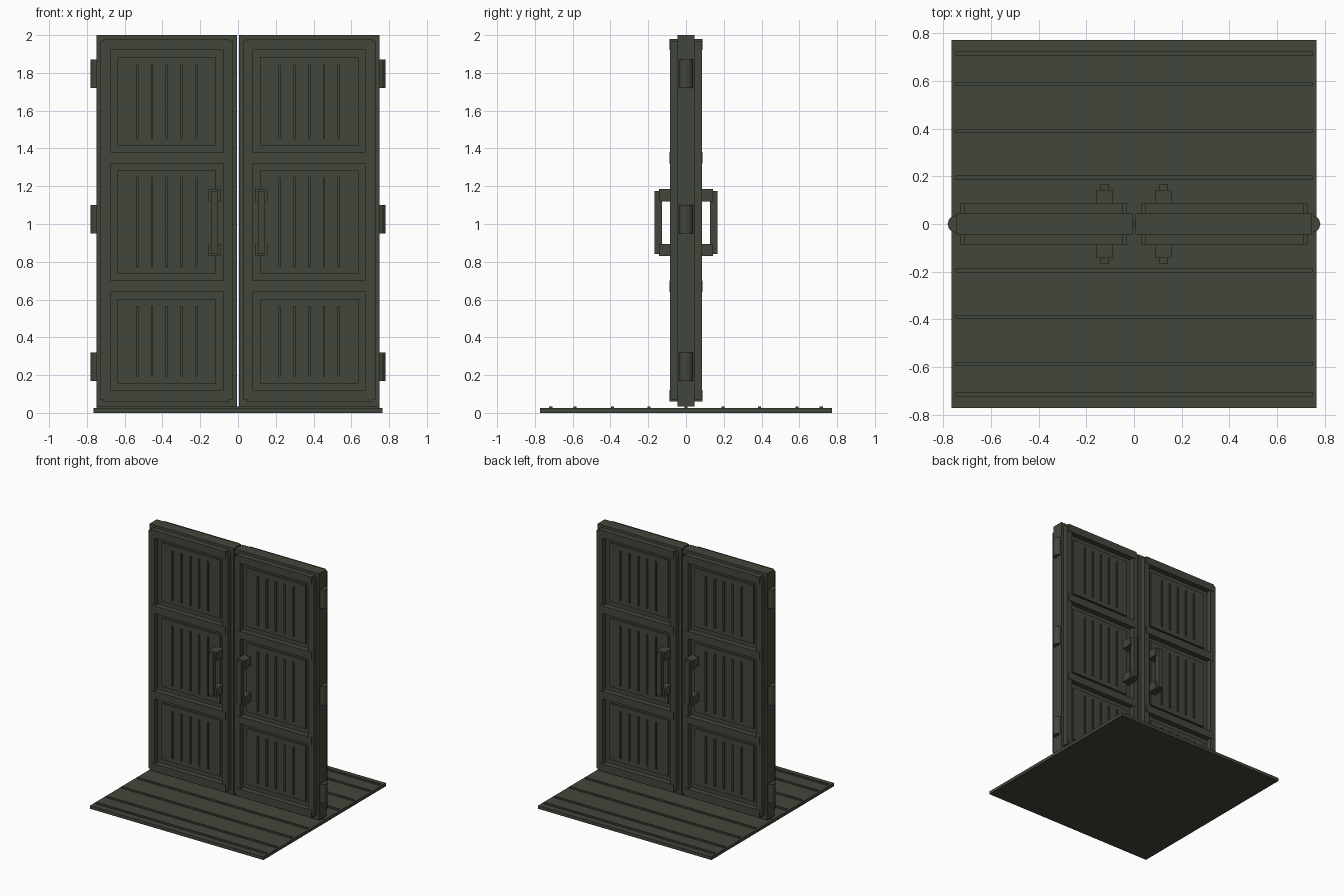
import bpy, bmesh, math
from mathutils import Matrix, Vector

if "Cube" in bpy.data.objects:
    bpy.data.objects.remove(bpy.data.objects["Cube"])

mat = bpy.data.materials.new("dark olive metal")
mat.diffuse_color = (0.055, 0.062, 0.043, 1)
mat.use_nodes = True
mat.node_tree.nodes["Principled BSDF"].inputs["Base Color"].default_value = mat.diffuse_color


def finish(name, bm):
    bmesh.ops.recalc_face_normals(bm, faces=bm.faces)
    me = bpy.data.meshes.new(name)
    bm.to_mesh(me)
    bm.free()
    me.materials.append(mat)
    ob = bpy.data.objects.new(name, me)
    bpy.context.collection.objects.link(ob)
    return ob


def box(bm, x0, x1, y0, y1, z0, z1):
    m = Matrix.Translation(((x0 + x1) / 2, (y0 + y1) / 2, (z0 + z1) / 2)) \
        @ Matrix.Diagonal((x1 - x0, y1 - y0, z1 - z0, 1))
    bmesh.ops.create_cube(bm, size=1, matrix=m)


def both_faces(bm, x0, x1, y0, y1, z0, z1):
    box(bm, x0, x1, y0, y1, z0, z1)
    box(bm, x0, x1, -y1, -y0, z0, z1)


# floor plate with raised strips
bm = bmesh.new()
box(bm, -0.765, 0.765, -0.772, 0.772, 0, 0.025)
finish("floor_plate", bm)
bm = bmesh.new()
for y in (0, 0.195, -0.195, 0.39, -0.39, 0.587, -0.587, 0.716, -0.716):
    box(bm, -0.75, 0.75, y - 0.008, y + 0.008, 0.02, 0.035)
finish("floor_strips", bm)

PANELS = ((0.12, 0.64), (0.70, 1.32), (1.38, 1.92))
RAILS = ((0.06, 0.12), (0.64, 0.70), (1.32, 1.38), (1.92, 1.98))

for side, s in (("left", -1), ("right", 1)):
    def span(a, b):
        return sorted((s * a, s * b))

    # door core slab
    bm = bmesh.new()
    box(bm, *span(0.006, 0.748), -0.045, 0.045, 0.035, 2.0)
    finish(side + "_door_slab", bm)

    # raised frame: stiles and rails
    bm = bmesh.new()
    for a, b in ((0.03, 0.078), (0.676, 0.728)):
        both_faces(bm, *span(a, b), 0.04, 0.085, 0.072, 1.968)
    finish(side + "_door_stiles", bm)
    bm = bmesh.new()
    for z0, z1 in RAILS:
        both_faces(bm, *span(0.047, 0.711), 0.04, 0.088, z0, z1)
    finish(side + "_door_rails", bm)

    # raised inner panels with vertical ribs
    bm = bmesh.new()
    for z0, z1 in PANELS:
        both_faces(bm, *span(0.117, 0.638), 0.04, 0.058, z0 + 0.036, z1 - 0.036)
    finish(side + "_door_panels", bm)
    bm = bmesh.new()
    for z0, z1 in PANELS:
        for i in range(5):
            x = 0.22 + 0.0785 * i
            both_faces(bm, *span(x - 0.006, x + 0.006), 0.05, 0.07,
                       z0 + 0.072, z1 - 0.075)
    finish(side + "_panel_ribs", bm)

    # pull handles on both faces
    bm = bmesh.new()
    for z0, z1 in ((0.83, 0.895), (1.118, 1.185)):
        both_faces(bm, *span(0.09, 0.157), 0.04, 0.142, z0, z1)
    finish(side + "_handle_mounts", bm)
    bm = bmesh.new()
    both_faces(bm, *span(0.105, 0.142), 0.128, 0.168, 0.84, 1.175)
    finish(side + "_handle_bars", bm)

    # hinge barrels
    bm = bmesh.new()
    for z in (0.245, 1.025, 1.795):
        bmesh.ops.create_cone(bm, cap_ends=True, segments=12, radius1=0.037,
                              radius2=0.037, depth=0.15,
                              matrix=Matrix.Translation((s * 0.745, 0, z)))
    finish(side + "_hinges", bm)
